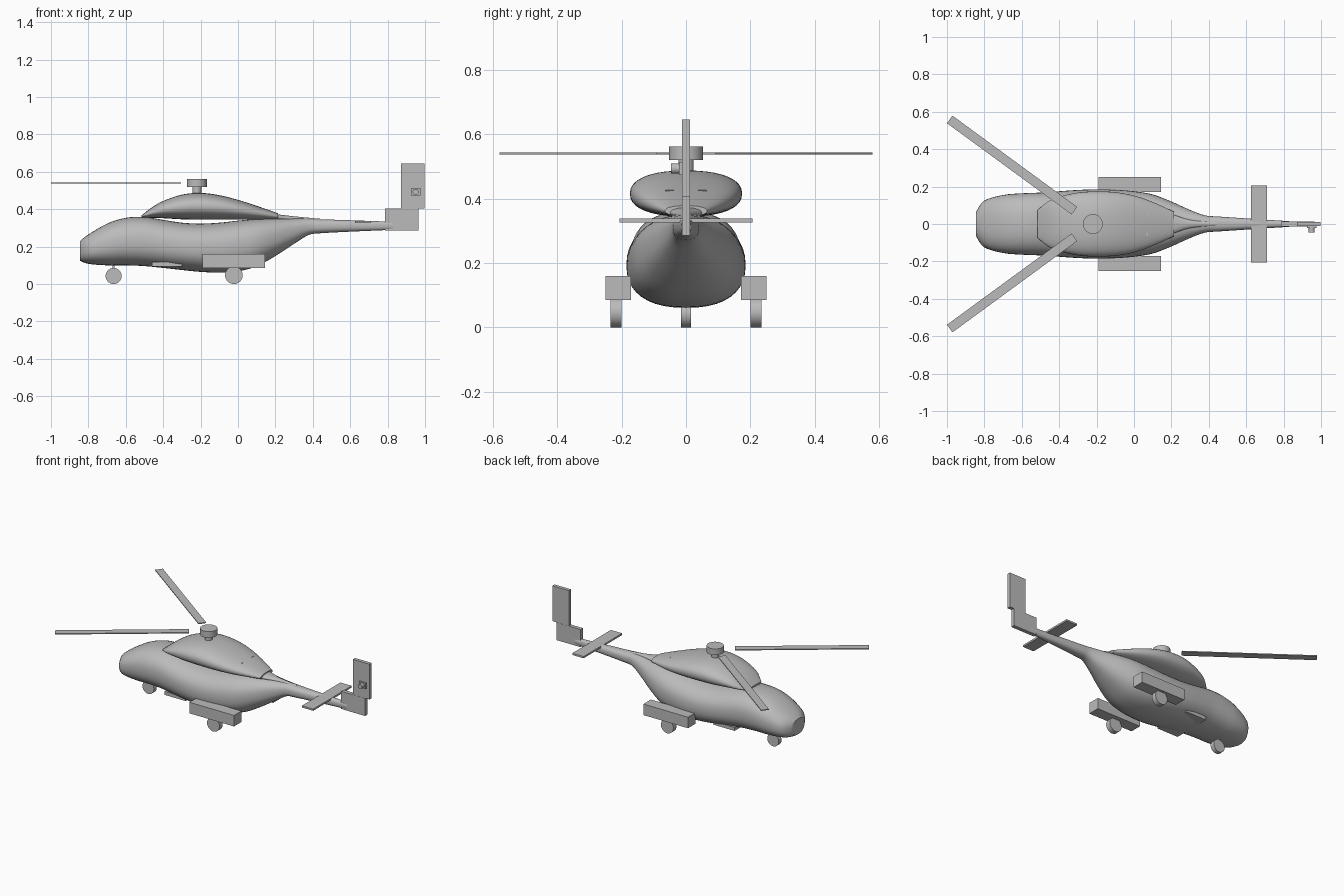
import bpy, bmesh, math
from mathutils import Vector, Matrix

cube = bpy.data.objects.get("Cube")
if cube:
    bpy.data.objects.remove(cube, do_unlink=True)

grey = bpy.data.materials.new("plain_grey")
grey.use_nodes = True
GREY = (0.5, 0.5, 0.5, 1)
grey.diffuse_color = GREY
grey.node_tree.nodes["Principled BSDF"].inputs["Base Color"].default_value = GREY


def finish(name, bm, smooth=False):
    bmesh.ops.recalc_face_normals(bm, faces=bm.faces)
    mesh = bpy.data.meshes.new(name)
    bm.to_mesh(mesh)
    bm.free()
    mesh.materials.append(grey)
    obj = bpy.data.objects.new(name, mesh)
    bpy.context.collection.objects.link(obj)
    if smooth:
        bpy.ops.object.select_all(action='DESELECT')
        obj.select_set(True)
        bpy.context.view_layer.objects.active = obj
        bpy.ops.object.shade_smooth_by_angle(angle=math.radians(35))
    return obj


def box(name, low, high, turn=0.0):
    low, high = Vector(low), Vector(high)
    bm = bmesh.new()
    bmesh.ops.create_cube(bm, size=1)
    bmesh.ops.scale(bm, vec=high - low, verts=bm.verts)
    bmesh.ops.rotate(bm, matrix=Matrix.Rotation(turn, 3, 'Z'), verts=bm.verts)
    bmesh.ops.translate(bm, vec=(low + high) / 2, verts=bm.verts)
    return finish(name, bm)


def cylinder(name, centre, radius, depth, axis='Z'):
    bm = bmesh.new()
    bmesh.ops.create_cone(bm, cap_ends=True, segments=32, radius1=radius,
                          radius2=radius, depth=depth)
    if axis == 'Y':
        bmesh.ops.rotate(bm, matrix=Matrix.Rotation(math.pi / 2, 3, 'X'), verts=bm.verts)
    bmesh.ops.translate(bm, vec=centre, verts=bm.verts)
    return finish(name, bm, True)


def spline(stations, steps=4):
    """Smoothly fill in between the given stations."""
    pts = [Vector(s) for s in stations]
    out = []
    for i in range(len(pts) - 1):
        p0, p1, p2 = pts[max(i - 1, 0)], pts[i], pts[i + 1]
        p3 = pts[min(i + 2, len(pts) - 1)]
        for k in range(steps):
            t = k / steps
            out.append(p1 + (p2 - p0) * (t / 2)
                       + (p0 * 2 - p1 * 5 + p2 * 4 - p3) * (t * t / 2)
                       + (p1 * 3 - p0 - p2 * 3 + p3) * (t ** 3 / 2))
    return out + [pts[-1]]


def loft(name, stations, power, sides=40):
    """Rounded body along x; each station is x, top, bottom, half width."""
    bm = bmesh.new()
    rings = []
    for x, top, bottom, half in spline(stations):
        ring = []
        for k in range(sides):
            a = math.tau * k / sides
            c, s = math.cos(a), math.sin(a)
            y = math.copysign(abs(c) ** (2 / power), c) * half
            z = math.copysign(abs(s) ** (2 / power), s) * (top - bottom) / 2
            ring.append(bm.verts.new((x, y, z + (top + bottom) / 2)))
        rings.append(ring)
    for a, b in zip(rings, rings[1:]):
        for k in range(sides):
            n = (k + 1) % sides
            bm.faces.new((a[k], a[n], b[n], b[k]))
    bm.faces.new(rings[0])
    bm.faces.new(rings[-1])
    return finish(name, bm, True)


# Body: rounded fuselage running into the tail boom
loft("fuselage", [
    (-.845, .23, .125, .065), (-.8, .265, .108, .125), (-.7, .323, .1, .155),
    (-.6, .354, .1, .164), (-.5, .358, .096, .168), (-.4, .343, .086, .175),
    (-.3, .328, .075, .182), (-.2, .323, .065, .185), (-.1, .328, .061, .183),
    (0, .339, .068, .175), (.1, .348, .095, .158), (.2, .351, .15, .12),
    (.3, .351, .215, .075), (.38, .35, .263, .046), (.45, .346, .272, .04),
    (.6, .341, .28, .03), (.83, .333, .29, .015)], 2.4)
# Engine fairing floating just above the cabin roof
loft("engine_fairing", [
    (-.515, .368, .353, .075), (-.46, .41, .354, .12), (-.4, .444, .352, .145),
    (-.3, .478, .346, .168), (-.2, .487, .344, .174), (-.1, .475, .344, .17),
    (0, .45, .344, .152), (.1, .418, .344, .118), (.215, .378, .345, .065)], 2.3)
loft("fairing_tail", [(.2, .374, .34, .055), (.3, .362, .335, .022),
                      (.44, .349, .33, .012)], 2)
box("belly_plate", (-.46, -.135, .095), (-.3, .135, .118))

# Main rotor
cylinder("rotor_mast", (-.22, 0, .5), .024, .06)
cylinder("rotor_hub", (-.22, 0, .54), .053, .042)

# Tail fin, stabiliser and tail rotor hub
box("fin_base", (.785, -.013, .285), (.965, .013, .405))
box("fin_upper", (.872, -.012, .405), (.997, .012, .645))
box("stabiliser", (.625, -.207, .326), (.71, .207, .338))
box("tail_rotor_mount", (.925, -.022, .473), (.975, .01, .513))
cylinder("tail_rotor_hub", (.95, -.032, .493), .016, .028, 'Y')

# Paired parts: rotor blades, vents, sponsons and main wheels
for side, label in ((1, "left"), (-1, "right")):
    mid = Vector((-.652, side * .315, .54))
    size = Vector((.413, .025, .003))
    box("rotor_blade_" + label, mid - size, mid + size, -side * math.radians(36.2))
    box("fairing_vent_" + label, (.05, side * .05 - .013, .415),
        (.075, side * .05 + .013, .426))
    box("sponson_" + label, (-.19, side * .21 - .04, .085), (.145, side * .21 + .04, .16))
    cylinder("main_wheel_" + label, (-.022, side * .217, .047), .047, .034, 'Y')

# Nose gear
cylinder("nose_wheel", (-.665, 0, .043), .043, .03, 'Y')
box("nose_strut", (-.67, -.006, .05), (-.66, .006, .13))
